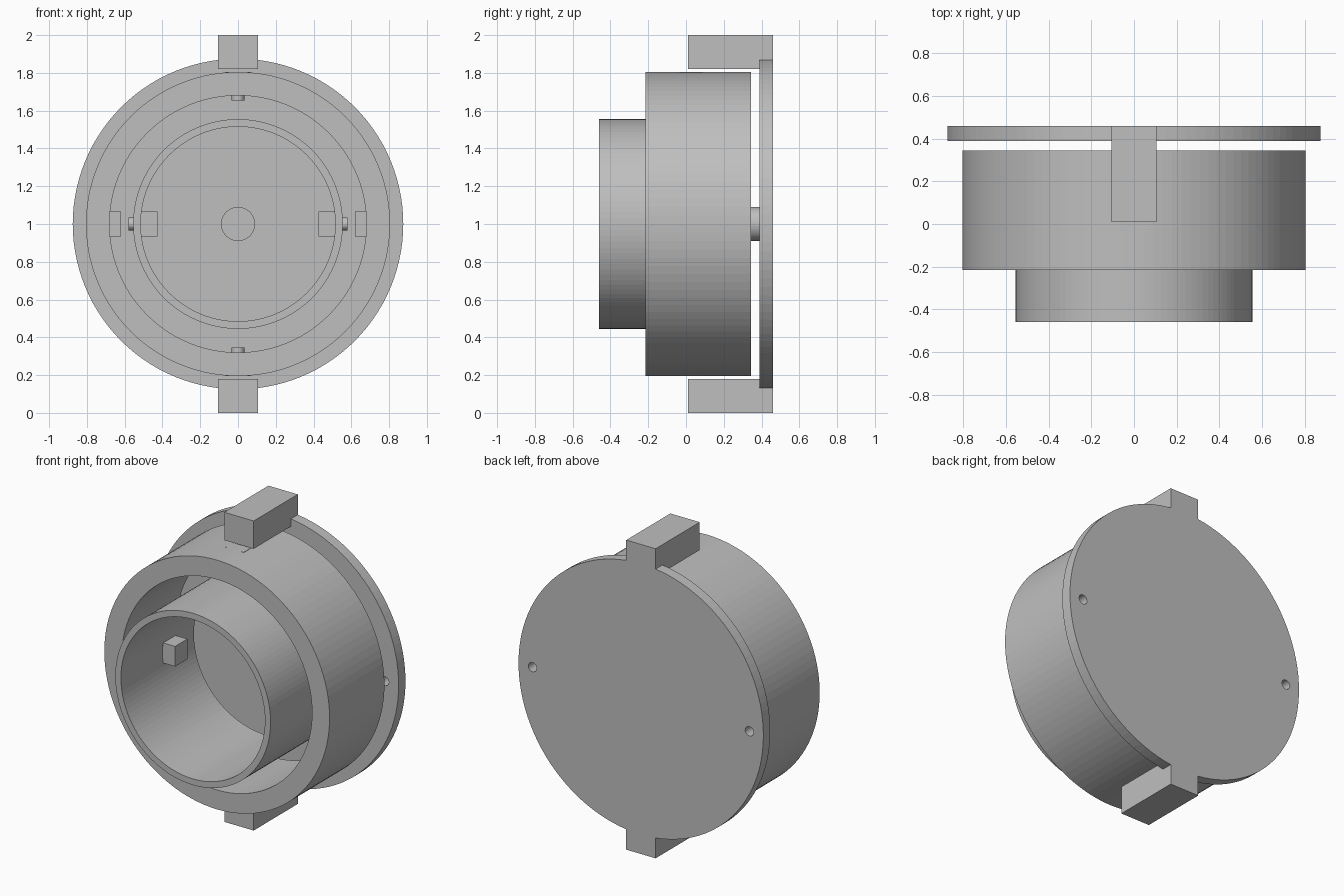
import bpy
import bmesh
from math import pi, cos, sin
from mathutils import Matrix, Vector

if "Cube" in bpy.data.objects:
    bpy.data.objects.remove(bpy.data.objects["Cube"], do_unlink=True)

grey = bpy.data.materials.new("plain_grey")
grey.use_nodes = True
COLOUR = (0.52, 0.52, 0.52, 1)
grey.diffuse_color = COLOUR
grey.node_tree.nodes["Principled BSDF"].inputs["Base Color"].default_value = COLOUR

AXIS_Z = 1.0      # height of the common centre line
PIVOT_Y = 0.028   # depth of both pivot axes
SIDES = 112


def finish(name, bm):
    bmesh.ops.recalc_face_normals(bm, faces=bm.faces)
    mesh = bpy.data.meshes.new(name)
    bm.to_mesh(mesh)
    bm.free()
    mesh.materials.append(grey)
    obj = bpy.data.objects.new(name, mesh)
    bpy.context.collection.objects.link(obj)
    return obj


def box(name, low, high):
    low, high = Vector(low), Vector(high)
    bm = bmesh.new()
    size = Matrix.Diagonal((high - low).to_4d())
    bmesh.ops.create_cube(bm, size=1, matrix=Matrix.Translation((low + high) / 2) @ size)
    return finish(name, bm)


def rod(name, start, end, radius, sides):
    start, end = Vector(start), Vector(end)
    along = end - start
    turn = along.to_track_quat('Z', 'Y').to_matrix().to_4x4()
    bm = bmesh.new()
    bmesh.ops.create_cone(bm, cap_ends=True, segments=sides, radius1=radius,
                          radius2=radius, depth=along.length,
                          matrix=Matrix.Translation((start + end) / 2) @ turn)
    return finish(name, bm)


def ring(name, inner, outer, front, back):
    bm = bmesh.new()
    profile = [(inner, front), (outer, front), (outer, back), (inner, back)]
    loops = []
    for i in range(SIDES):
        a = 2 * pi * i / SIDES
        loops.append([bm.verts.new((r * cos(a), y, AXIS_Z + r * sin(a))) for r, y in profile])
    for i in range(SIDES):
        here, there = loops[i], loops[(i + 1) % SIDES]
        for k in range(4):
            n = (k + 1) % 4
            bm.faces.new((here[k], here[n], there[n], there[k]))
    return finish(name, bm)


def combine(target, tool, operation):
    """Apply a boolean, then discard the tool object."""
    mod = target.modifiers.new("combine", 'BOOLEAN')
    mod.object, mod.operation, mod.solver = tool, operation, 'EXACT'
    bpy.context.view_layer.update()
    graph = bpy.context.evaluated_depsgraph_get()
    mesh = bpy.data.meshes.new_from_object(target.evaluated_get(graph))
    target.modifiers.clear()
    target.data = mesh
    bpy.data.objects.remove(tool, do_unlink=True)


def pivot(name, direction, near, far, tip):
    """Square block between two radii, with a round pin reaching to the tip radius."""
    half = 0.065
    d = Vector(direction)
    side = Vector((abs(d.z), 0, abs(d.x))) * half + Vector((0, half - 0.002, 0))
    centre = Vector((0, PIVOT_Y, AXIS_Z))
    a, b = centre + d * near, centre + d * far
    low = Vector(map(min, a, b)) - side
    high = Vector(map(max, a, b)) + side
    box(name + "_block", low, high)
    if tip:
        rod(name + "_pin", centre + d * (near + far) / 2, centre + d * tip, 0.035, 32)


# Back plate with two arms and two screw holes
plate = rod("back_plate", (0, 0.46, AXIS_Z), (0, 0.39, AXIS_Z), 0.875, SIDES)
for low, high in ((1.82, 2.0), (0.0, 0.18)):
    combine(plate, box("arm", (-0.105, 0.01, low), (0.105, 0.46, high)), 'UNION')
for s in (-1, 1):
    hole = rod("hole_cutter", (s * 0.775, 0.3, AXIS_Z), (s * 0.775, 0.6, AXIS_Z), 0.03, 24)
    combine(plate, hole, 'DIFFERENCE')

# Round boss in the middle of the plate
rod("centre_boss", (0, 0.32, AXIS_Z), (0, 0.40, AXIS_Z), 0.09, 48)

# Nested rings
ring("outer_ring", 0.68, 0.805, -0.215, 0.345)
ring("inner_ring", 0.515, 0.555, -0.46, 0.285)

# Pivots: upright pair in the outer ring, level pair on the inner ring
for label, s in (("left", 1), ("right", -1)):
    pivot(label + "_inner", (s, 0, 0), 0.425, 0.52, 0.58)
    pivot(label + "_outer", (s, 0, 0), 0.62, 0.705, None)
for label, s in (("top", 1), ("bottom", -1)):
    pivot(label, (0, 0, s), 0.72, 0.804, 0.655)
